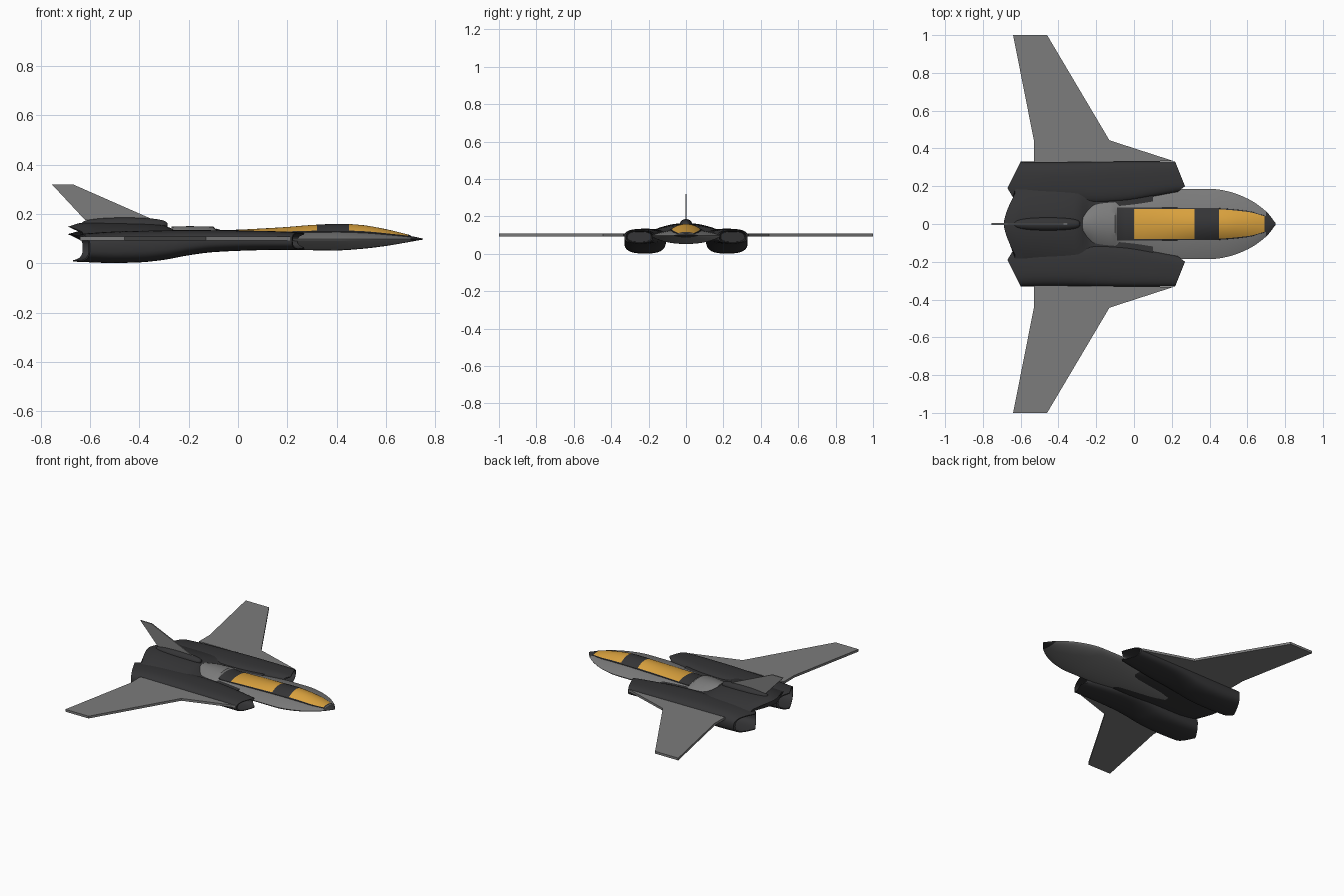
import bpy, bmesh, math

if "Cube" in bpy.data.objects:
    bpy.data.objects.remove(bpy.data.objects["Cube"])


def material(name, col):
    m = bpy.data.materials.new(name)
    m.diffuse_color = (*col, 1)
    m.use_nodes = True
    m.node_tree.nodes["Principled BSDF"].inputs["Base Color"].default_value = m.diffuse_color
    return m


GREY = material("hull grey", (0.20, 0.20, 0.20))
DARK = material("dark charcoal", (0.035, 0.035, 0.037))
GOLD = material("gold glass", (0.70, 0.36, 0.048))


def curve(table, x):
    """Monotone cubic through (x, value) pairs sorted by x."""
    if x <= table[0][0]:
        return table[0][1]
    if x >= table[-1][0]:
        return table[-1][1]
    n = len(table)
    d = [(table[i + 1][1] - table[i][1]) / (table[i + 1][0] - table[i][0]) for i in range(n - 1)]

    def slope(i):
        if i == 0 or i == n - 1:
            return d[0] if i == 0 else d[-1]
        a, b = d[i - 1], d[i]
        return 2 * a * b / (a + b) if a * b > 0 else 0
    for i in range(n - 1):
        (x0, v0), (x1, v1) = table[i], table[i + 1]
        if x <= x1:
            h = x1 - x0
            t = (x - x0) / h
            return (v0 * (1 + 2 * t) * (1 - t) ** 2 + h * slope(i) * t * (1 - t) ** 2
                    + v1 * t * t * (3 - 2 * t) + h * slope(i + 1) * t * t * (t - 1))


def finish(name, bm, mats, rule=None, angle=35):
    bmesh.ops.recalc_face_normals(bm, faces=bm.faces)
    if rule:
        for f in bm.faces:
            f.material_index = rule(f.calc_center_median())
    me = bpy.data.meshes.new(name)
    bm.to_mesh(me)
    bm.free()
    for m in mats:
        me.materials.append(m)
    me.shade_smooth()
    me.set_sharp_from_angle(angle=math.radians(angle))
    ob = bpy.data.objects.new(name, me)
    bpy.context.collection.objects.link(ob)
    return ob


def loft(name, rings, mats, rule=None, closed=True, angle=35):
    bm = bmesh.new()
    vs = [[bm.verts.new(p) for p in r] for r in rings]
    n = len(vs[0])
    for a, b in zip(vs, vs[1:]):
        for i in range(n if closed else n - 1):
            j = (i + 1) % n
            bm.faces.new((a[i], a[j], b[j], b[i]))
    if closed:
        bm.faces.new(vs[0])
        bm.faces.new(vs[-1])
    return finish(name, bm, mats, rule, angle)


def prism(name, pts, offset, mat):
    bm = bmesh.new()
    f = bm.faces.new([bm.verts.new(p) for p in pts])
    r = bmesh.ops.extrude_face_region(bm, geom=[f])
    bmesh.ops.translate(bm, vec=offset, verts=[v for v in r["geom"] if isinstance(v, bmesh.types.BMVert)])
    return finish(name, bm, [mat], angle=20)


def span(a, b, n):
    return [a + (b - a) * i / n for i in range(n + 1)]


# Fuselage: sharp-edged lens section with a dark nose tip
HW = [(-.27, .085), (-.2, .13), (0, .15), (.25, .185), (.42, .185), (.5, .172), (.6, .135), (.7, .066), (.75, .004)]
ZT = [(-.27, .148), (-.2, .15), (-.1, .148), (-.08, .128), (.2, .13), (.4, .133), (.5, .13), (.6, .122), (.7, .110), (.75, .1)]
ZB = [(-.27, .06), (0, .055), (.25, .053), (.4, .052), (.5, .058), (.6, .07), (.7, .087), (.75, .096)]


def hull_top(x, y):
    u = min(1, abs(y) / curve(HW, x))
    return .098 + (curve(ZT, x) - .098) * (1 - u * u)


def hull_ring(x):
    hw, zb = curve(HW, x), curve(ZB, x)
    us = [math.cos(math.pi * i / 20) for i in range(21)]
    top = [(x, hw * u, hull_top(x, hw * u)) for u in us]
    low = [(x, hw * u, .098 - (.098 - zb) * max(0, 1 - u * u) ** .65) for u in us[-2:0:-1]]
    return top + low


hull_x = span(-.27, -.1, 6) + span(-.08, .7, 34) + span(.71, .75, 4)
loft("fuselage", [hull_ring(x) for x in hull_x], [GREY, DARK], lambda c: int(c.x > .701))

# Canopy: gold panes with dark frame bands and rims
CW = [(-.09, .088), (.42, .085), (.6, .07), (.7, .042)]
CT = [(-.09, .133), (0, .136), (.1, .141), (.2, .147), (.3, .155), (.42, .16), (.5, .155), (.6, .138), (.7, .114)]
ts = [-1, -.99] + span(-.92, .92, 16) + [.99, 1]


def canopy_ring(x):
    hw = curve(CW, x)
    bump = max(0, curve(CT, x) - curve(ZT, x) - .003)
    return [(x, hw * t, hull_top(x, hw * t) + (bump * (1 - t * t) + .003 if abs(t) < 1 else -.004)) for t in ts]


def pane(c):
    glass = 0 < c.x < .32 or .45 < c.x < .69
    return int(glass and abs(c.y) < .92 * curve(CW, c.x))


canopy_x = span(-.09, 0, 4) + span(0, .32, 14)[1:] + span(.32, .45, 6)[1:] + span(.45, .69, 12)[1:] + [.7]
loft("canopy", [canopy_ring(x) for x in canopy_x], [DARK, GOLD], pane, closed=False)

# Engine nacelles: hollow tubes with raked intake and nozzle
INNER = [(-.64, .112), (-.2, .106), (0, .118), (.15, .145), (.25, .168)]
NTOP = [(-.64, .118), (-.45, .13), (-.2, .134), (.1, .131), (.25, .125)]
NBOT = [(-.64, .006), (-.5, .001), (-.4, .003), (-.3, .013), (-.2, .032), (-.1, .045), (.05, .052), (.25, .056)]


def nacelle_ring(x, scale, side, depth=0):
    y0, y1, zt, zb = curve(INNER, x), .33, curve(NTOP, x), curve(NBOT, x)
    t = (x + .64) / .89
    ring = []
    for i in range(36):
        a = 2 * math.pi * i / 36
        c, s = math.cos(a), math.sin(a)
        y = (y0 + y1) / 2 + scale * (y1 - y0) / 2 * math.copysign(abs(c) ** .72, c)
        z = (zt + zb) / 2 + scale * (zt - zb) / 2 * math.copysign(abs(s) ** .72, s)
        front = .27 - (.4 * (y - .2) if y > .2 else 1.3 * (.2 - y))
        rear = -.67 + (.5 * (y - .19) if y > .19 else .6 * (.19 - y))
        ring.append((rear + (front - rear) * t + depth, side * y, z))
    return ring


for side, word in ((1, "left"), (-1, "right")):
    rings = [nacelle_ring(-.64, .8, side, .15), nacelle_ring(-.64, .9, side)]
    rings += [nacelle_ring(x, 1, side) for x in span(-.64, .25, 32)]
    rings += [nacelle_ring(.25, .88, side), nacelle_ring(.25, .78, side, -.12)]
    loft(word + "_engine_nacelle", rings, [DARK], angle=40)

    # Wings: thin cranked plates
    plan = [(.21, .333), (-.13, .443), (-.46, 1), (-.64, 1), (-.53, .443), (-.53, .325)]
    prism(word + "_wing", [(x, side * y, .092) for x, y in plan], (0, 0, .016), GREY)

# Centre deck joining the nacelles
DT = [(-.69, .148), (-.63, .164), (-.4, .16), (-.3, .153), (-.22, .118), (.1, .112)]
DB = [(-.69, .118), (-.6, .08), (-.45, .062), (.1, .06)]
DW = [(-.69, .2), (-.25, .21), (-.1, .2), (.1, .16)]


def deck_ring(x):
    hw, zt, zb = curve(DW, x), curve(DT, x), curve(DB, x)
    us = span(1, -1, 20)
    k = max(0, (-.3 - x) / .39)

    def bent(u):
        return x + k * .06 * min(1, abs(hw * u) / .16) ** 1.5
    top = [(bent(u), hw * u, .114 + (zt - .114) * (1 - u * u)) for u in us]
    low = [(bent(u), hw * u, zb + (.104 - zb) * u ** 4) for u in us[::-1]]
    return top + low


loft("centre_deck", [deck_ring(x) for x in span(-.69, .1, 34)], [DARK])

# Dorsal pod under the fin
pod = []
for i in range(1, 24):
    a = math.pi * i / 24
    x, r = -.46 - .175 * math.cos(a), .035 * math.sin(a) ** .6
    pod.append([(x, r * math.cos(b), .154 + .9 * r * math.sin(b)) for b in span(0, 2 * math.pi, 20)[:-1]])
loft("dorsal_pod", pod, [DARK], angle=50)

# Swept tail fin
fin = [(-.34, .175), (-.67, .32), (-.755, .32), (-.62, .175)]
prism("tail_fin", [(x, -.004, z) for x, z in fin], (0, .008, 0), GREY)
